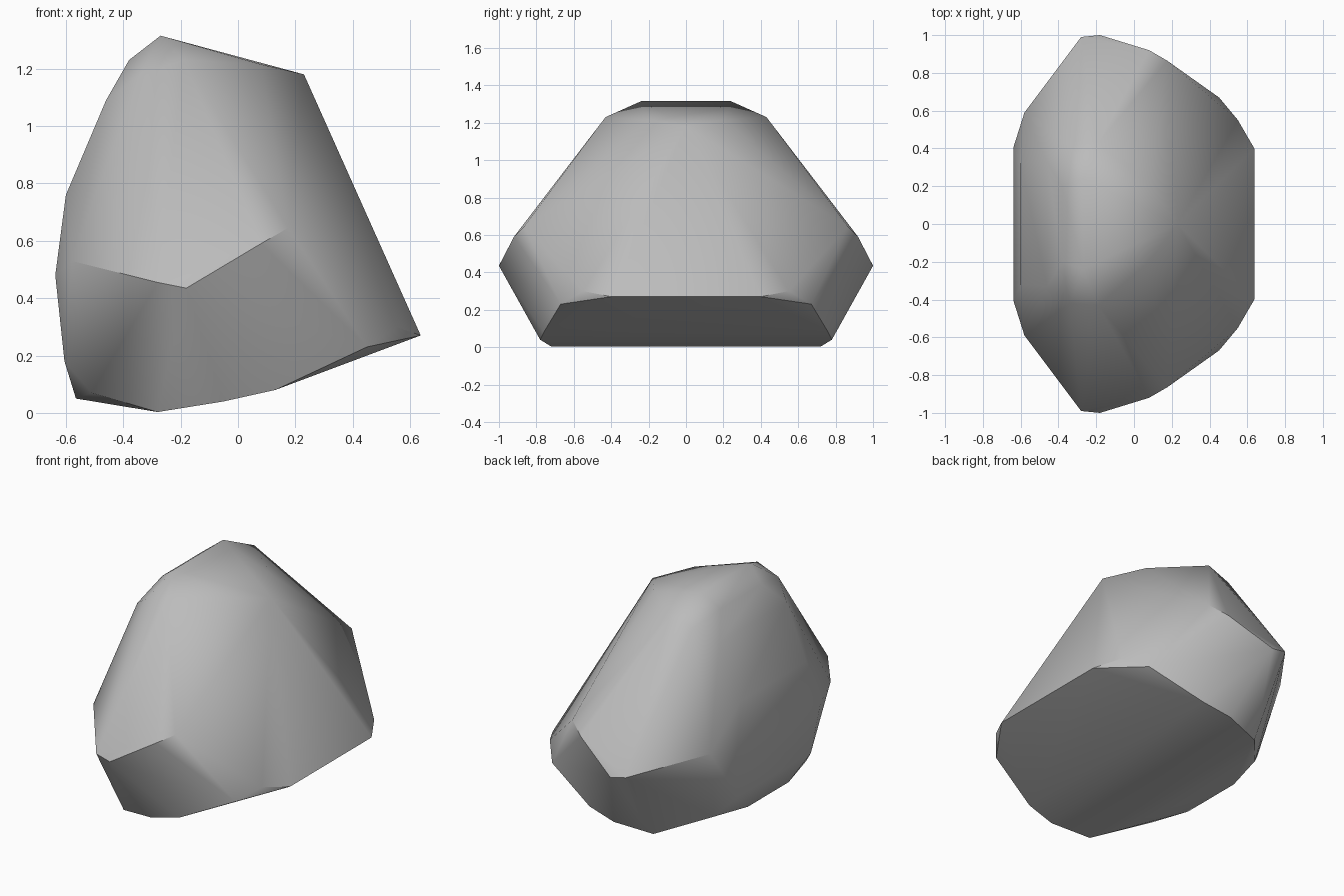
import bpy, bmesh, math

cube = bpy.data.objects.get("Cube")
if cube:
    bpy.data.objects.remove(cube, do_unlink=True)

stone = bpy.data.materials.new("stone_grey")
stone.use_nodes = True
stone.diffuse_color = (0.5, 0.5, 0.5, 1)
stone.node_tree.nodes["Principled BSDF"].inputs["Base Color"].default_value = (0.5, 0.5, 0.5, 1)

# Corner points of one half of the boulder, mirrored across y
crown = [(-.27, .24, 1.315), (-.38, .2, 1.23), (-.19, .43, 1.23), (-.34, .42, 1.18),
         (-.46, .33, 1.09), (.08, .2, 1.215), (.23, 0, 1.18)]
waist = [(-.18, 1, .435), (-.28, .99, .455), (.08, .92, .59), (.175, .865, .645),
         (-.58, .59, .53), (-.637, .41, .48), (-.6, .32, .76)]
brow = [(.637, .4, .27), (.55, .55, .3), (.45, .67, .23)]
base = [(.13, .76, .08), (-.05, .78, .04), (-.28, .72, .003), (-.51, .45, .07),
        (-.565, .2, .05), (-.605, .36, .18)]

bm = bmesh.new()
for x, y, z in crown + waist + brow + base:
    bm.verts.new((x, y, z))
    if y:
        bm.verts.new((x, -y, z))
hull = bmesh.ops.convex_hull(bm, input=bm.verts[:])
inner = {g for g in hull["geom_interior"] + hull["geom_unused"]
         if isinstance(g, bmesh.types.BMVert) and g.is_valid}
bmesh.ops.delete(bm, geom=list(inner), context='VERTS')

# Merge nearly flat triangles into broad facets
bmesh.ops.dissolve_limit(bm, angle_limit=math.radians(1.5), verts=bm.verts[:], edges=bm.edges[:])
bmesh.ops.recalc_face_normals(bm, faces=bm.faces[:])

mesh = bpy.data.meshes.new("boulder")
bm.to_mesh(mesh)
bm.free()
mesh.materials.append(stone)
boulder = bpy.data.objects.new("boulder", mesh)
bpy.context.collection.objects.link(boulder)

# Soft shading with crisp major ridges
bpy.ops.object.select_all(action='DESELECT')
boulder.select_set(True)
bpy.context.view_layer.objects.active = boulder
bpy.ops.object.shade_smooth_by_angle(angle=math.radians(40))
